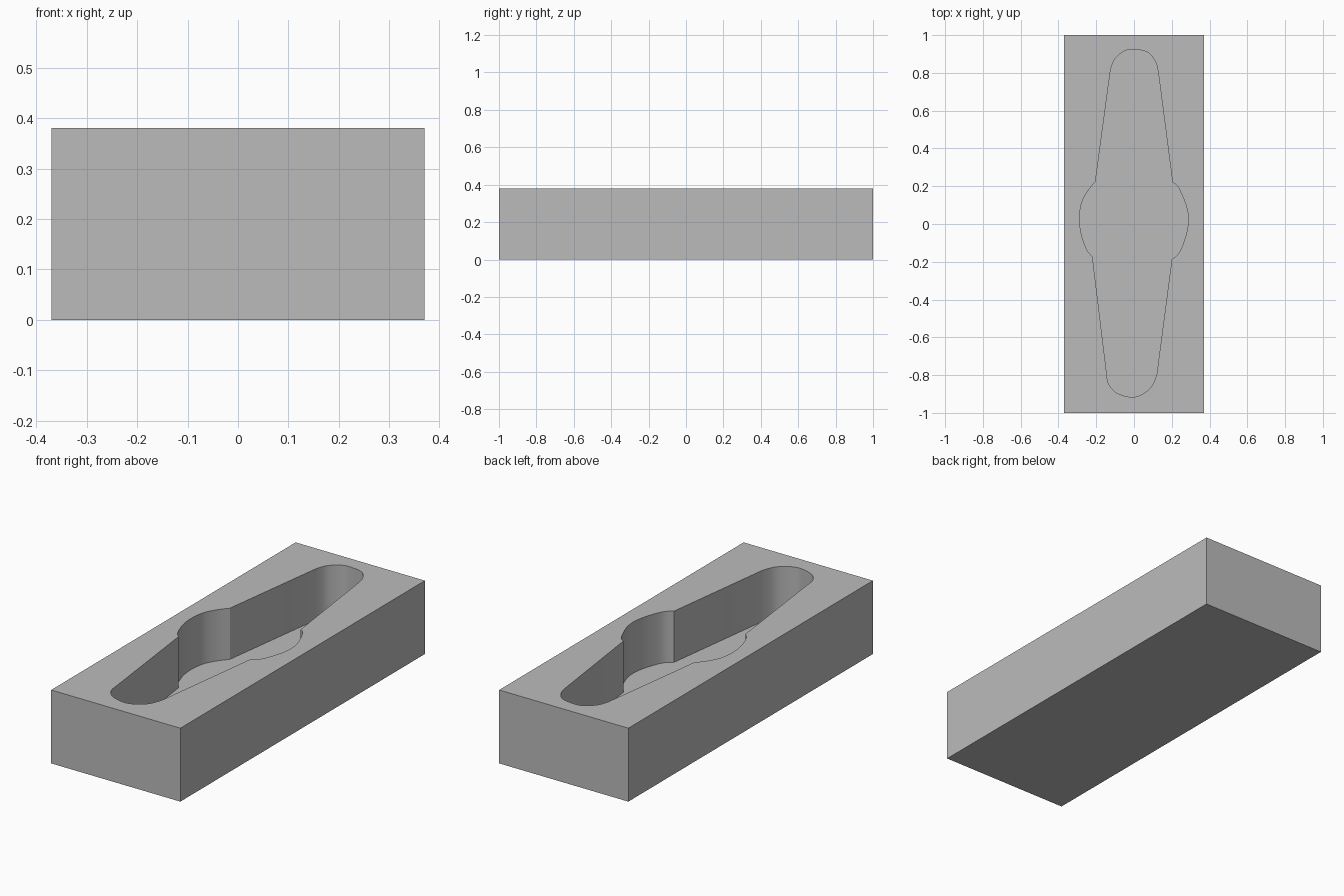
import bpy
import bmesh
import math
from mathutils import Vector

cube = bpy.data.objects.get("Cube")
if cube:
    bpy.data.objects.remove(cube, do_unlink=True)

WIDTH, LENGTH, HEIGHT = 0.74, 2.0, 0.38
FLOOR = 0.115

grey = bpy.data.materials.new("plain_grey")
grey.use_nodes = True
colour = (0.5, 0.5, 0.5, 1)
grey.diffuse_color = colour
grey.node_tree.nodes["Principled BSDF"].inputs["Base Color"].default_value = colour

# Pocket outline, clockwise: curved runs joined by straight sides
back_end = [(-.124, .818), (-.103, .871), (-.055, .913), (-.01, .924),
            (.07, .91), (.115, .855), (.13, .79)]
right_bulge = [(.204, .22), (.235, .193), (.278, .09), (.287, .013),
               (.273, -.066), (.24, -.15), (.2, -.188)]
front_end = [(.12, -.797), (.093, -.86), (.04, -.903), (-.018, -.916),
             (-.093, -.893), (-.135, -.845), (-.146, -.78)]
left_bulge = [(-.22, -.172), (-.25, -.135), (-.278, -.055), (-.288, .024),
              (-.278, .108), (-.246, .172), (-.204, .225)]


def smooth_run(points, steps=5):
    """Spline through the points, ending exactly on the first and last."""
    pts = [Vector(p) for p in points]
    pts = [pts[0]] + pts + [pts[-1]]
    out = []
    for a, b, c, d in zip(pts, pts[1:], pts[2:], pts[3:]):
        for i in range(steps):
            t = i / steps
            out.append(b + (c - a) * t / 2
                       + (a - b * 2.5 + c * 2 - d / 2) * t ** 2
                       + ((b - c) * 3 + d - a) * t ** 3 / 2)
    return out + [pts[-1]]


def prism(name, outline, bottom, top):
    """Extrude a flat outline straight up."""
    bm = bmesh.new()
    base = bm.faces.new([bm.verts.new((p[0], p[1], bottom)) for p in outline])
    raised = bmesh.ops.extrude_face_region(bm, geom=[base])["geom"]
    bmesh.ops.translate(bm, vec=(0, 0, top - bottom),
                        verts=[v for v in raised if isinstance(v, bmesh.types.BMVert)])
    bmesh.ops.recalc_face_normals(bm, faces=bm.faces)
    mesh = bpy.data.meshes.new(name)
    bm.to_mesh(mesh)
    bm.free()
    mesh.materials.append(grey)
    obj = bpy.data.objects.new(name, mesh)
    bpy.context.collection.objects.link(obj)
    return obj


# Solid block
w, l = WIDTH / 2, LENGTH / 2
block = prism("block", [(-w, -l), (w, -l), (w, l), (-w, l)], 0, HEIGHT)

# Pocket cut down from the top
outline = [p for run in (back_end, right_bulge, front_end, left_bulge)
           for p in smooth_run(run)]
cutter = prism("pocket_cutter", outline, FLOOR, HEIGHT + 0.1)
cutter.hide_render = True
cut = block.modifiers.new("pocket", "BOOLEAN")
cut.operation = "DIFFERENCE"
cut.solver = "EXACT"
cut.object = cutter

bpy.ops.object.select_all(action="DESELECT")
block.select_set(True)
bpy.context.view_layer.objects.active = block
bpy.ops.object.modifier_apply(modifier=cut.name)
bpy.data.objects.remove(cutter, do_unlink=True)
bpy.ops.object.shade_smooth_by_angle(angle=math.radians(30))
